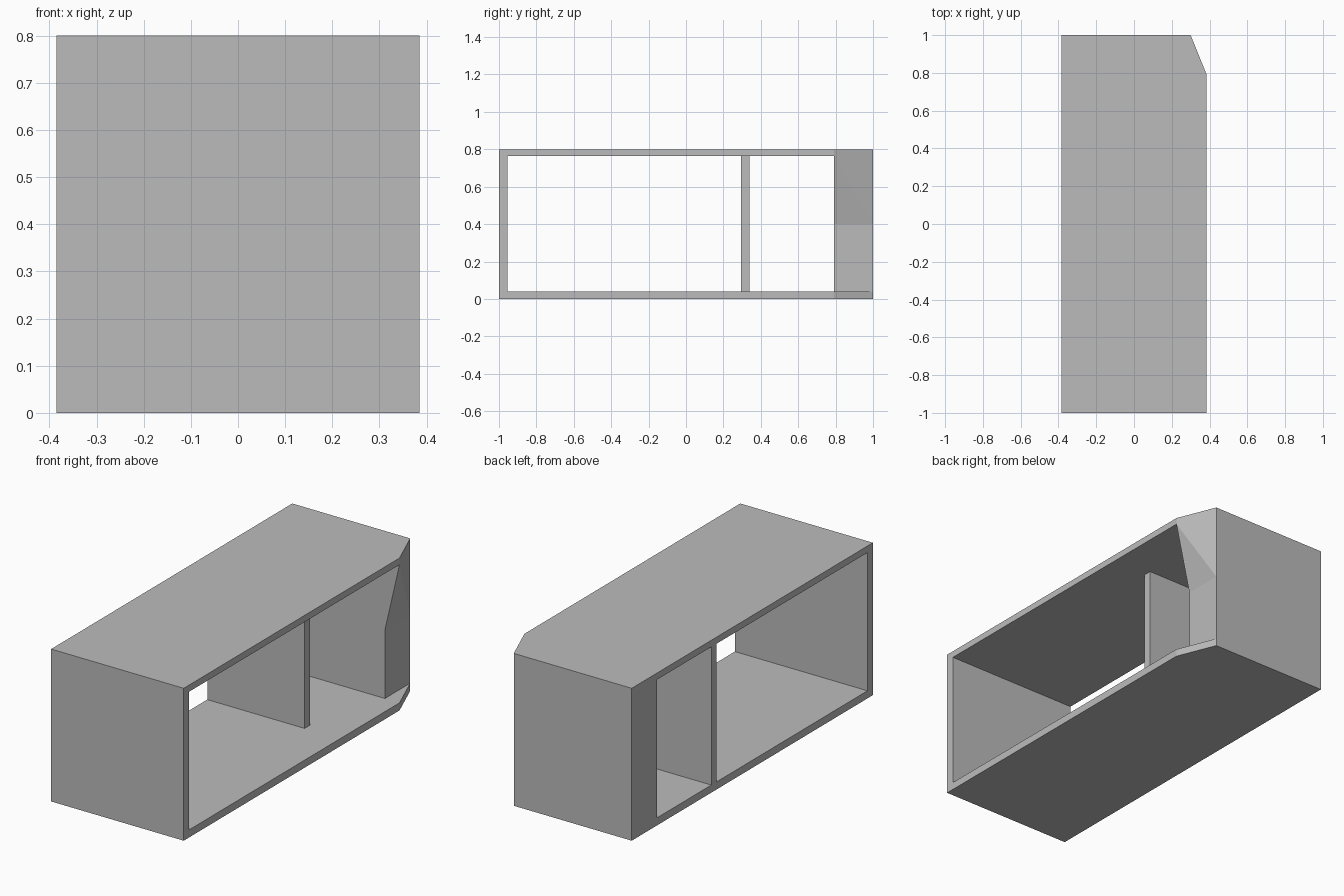
import bpy

# Remove the default cube
cube = bpy.data.objects.get("Cube")
if cube:
    bpy.data.objects.remove(cube, do_unlink=True)

# Single flat colour
grey = bpy.data.materials.new("plain grey")
grey.use_nodes = True
colour = (0.5, 0.5, 0.5, 1)
grey.diffuse_color = colour
grey.node_tree.nodes["Principled BSDF"].inputs["Base Color"].default_value = colour

# Overall sizes
W, L, H = 0.385, 1.0, 0.8       # half width, half length, height
FLOOR, CEIL = 0.04, 0.765       # inside faces of the two boards
NOTCH_X, NOTCH_Y = 0.30, 0.79   # cut corner and end block


def add_object(name, verts, faces):
    mesh = bpy.data.meshes.new(name)
    mesh.from_pydata(verts, [], faces)
    mesh.materials.append(grey)
    obj = bpy.data.objects.new(name, mesh)
    bpy.context.collection.objects.link(obj)
    return obj


def prism(name, outline, z0, z1):
    """Extrude a counter-clockwise outline from z0 to z1."""
    n = len(outline)
    verts = [(x, y, z) for z in (z0, z1) for x, y in outline]
    faces = [tuple(reversed(range(n))), tuple(range(n, 2 * n))]
    faces += [(i, (i + 1) % n, (i + 1) % n + n, i + n) for i in range(n)]
    return add_object(name, verts, faces)


def rectangle(x0, x1, y0, y1):
    return [(x0, y0), (x1, y0), (x1, y1), (x0, y1)]


# Top and bottom boards with one cut corner
board = [(-W, -L), (W, -L), (W, NOTCH_Y), (NOTCH_X, L), (-W, L)]
prism("bottom_board", board, 0, FLOOR)
prism("top_board", board, CEIL, H)

# Front wall and inner divider
prism("front_wall", rectangle(-W, W, -L, -0.955), FLOOR, CEIL)
prism("divider", rectangle(-W, 0.18, 0.295, 0.34), FLOOR, CEIL)

# Thick end block
prism("end_block", rectangle(-W, NOTCH_X, NOTCH_Y, L), FLOOR, CEIL)

# Bracket flaring from the end block out to the cut corner of the top board
flare = [(W, NOTCH_Y, CEIL), (NOTCH_X, NOTCH_Y, 0.4), (NOTCH_X, L, 0.4),
         (NOTCH_X, L, CEIL), (NOTCH_X, NOTCH_Y, CEIL)]
add_object("corner_bracket", flare,
           [(0, 1, 2), (0, 2, 3), (0, 3, 4), (0, 4, 1), (1, 4, 3, 2)])
